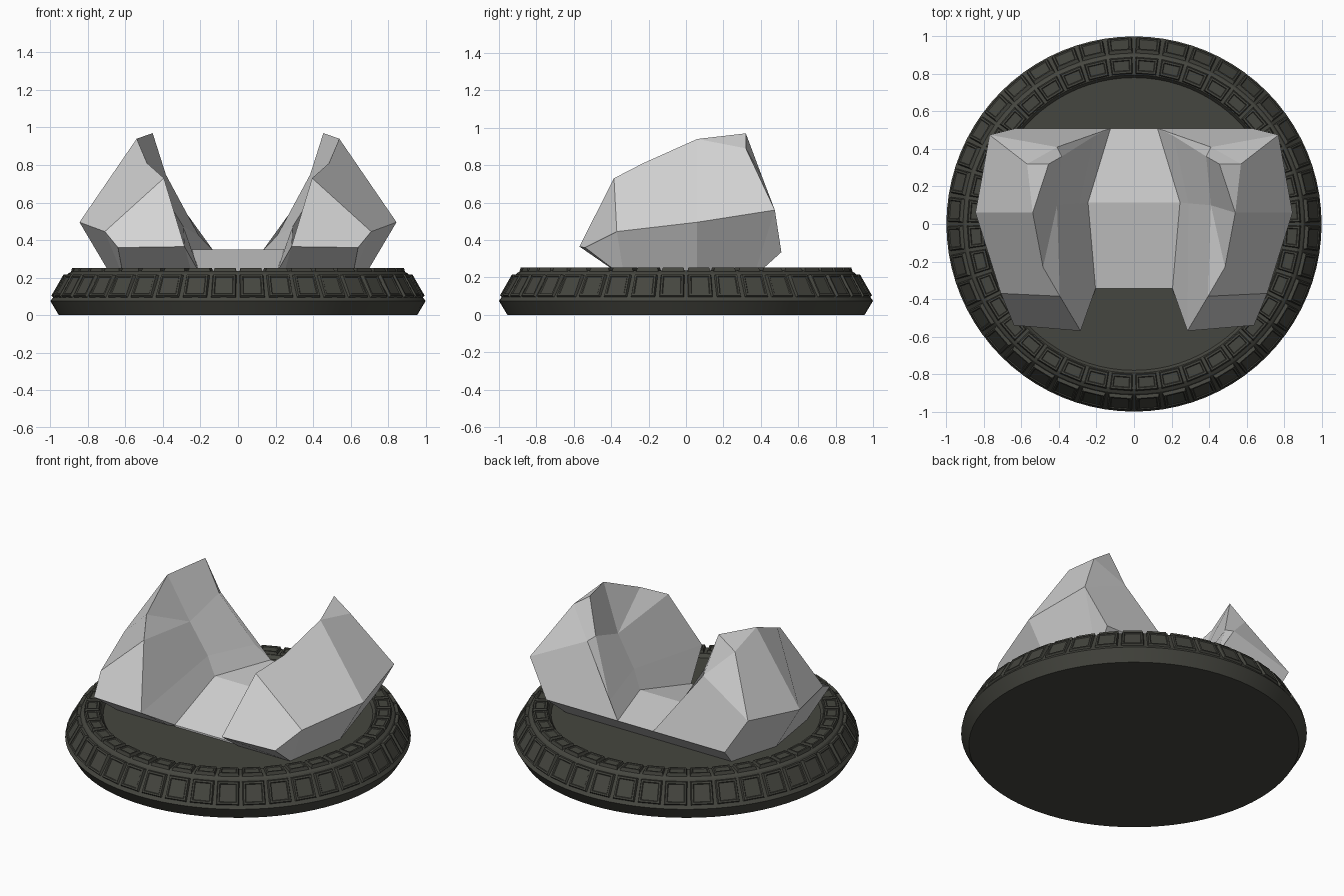
import bpy, bmesh, math
from mathutils import Vector

if "Cube" in bpy.data.objects:
    bpy.data.objects.remove(bpy.data.objects["Cube"])


def material(name, rgb):
    m = bpy.data.materials.new(name)
    m.diffuse_color = (*rgb, 1)
    m.use_nodes = True
    m.node_tree.nodes["Principled BSDF"].inputs["Base Color"].default_value = m.diffuse_color
    return m


ROCK = material("light grey stone", (0.66, 0.66, 0.66))
RUBBER = material("dark olive grey", (0.06, 0.061, 0.05))


def finish(bm, name, mat):
    bmesh.ops.recalc_face_normals(bm, faces=bm.faces)
    me = bpy.data.meshes.new(name)
    bm.to_mesh(me)
    bm.free()
    me.materials.append(mat)
    ob = bpy.data.objects.new(name, me)
    bpy.context.collection.objects.link(ob)
    return ob


def polar(r, a, z):
    return Vector((r * math.cos(a), r * math.sin(a), z))


# Round base, lathed from a half profile (radius, height)
def lathe(name, profile, mat, n=80):
    bm = bmesh.new()
    rings = [[bm.verts.new(polar(r, 2 * math.pi * i / n, z)) for i in range(n)]
             for r, z in profile]
    for a, b in zip(rings, rings[1:]):
        for i in range(n):
            j = (i + 1) % n
            bm.faces.new((a[i], a[j], b[j], b[i]))
    bm.faces.new(rings[0])
    bm.faces.new(rings[-1])
    return finish(bm, name, mat)


base = lathe("base_disc", [(0.955, 0), (1.0, 0.075), (0.985, 0.095), (0.905, 0.222),
                           (0.88, 0.236), (0.795, 0.236), (0.78, 0.215)], RUBBER)
bpy.context.view_layer.objects.active = base
base.select_set(True)
bpy.ops.object.shade_smooth_by_angle(angle=math.radians(15))
base.select_set(False)


# Ring of tapered tread blocks sitting on a slanted strip between two profile points
def tread_ring(name, p, q, height, fill, mat, count=40):
    bm = bmesh.new()
    p, q = Vector(p), Vector(q)
    d = (q - p).normalized()
    out = Vector((d.y, -d.x))
    if out.y < 0:
        out = -out
    step = 2 * math.pi / count
    layers = [(p, q, fill), (p + out * height + d * 0.006, q + out * height - d * 0.006, fill - 0.09),
              (p + out * height + d * 0.016, q + out * height - d * 0.016, fill - 0.22),
              (p + out * (height - 0.005) + d * 0.02, q + out * (height - 0.005) - d * 0.02, fill - 0.27)]
    for k in range(count):
        mid = (k + 0.5) * step
        loops = []
        for a, b, f in layers:
            w = f * step / 2
            loops.append([bm.verts.new(polar(r, mid + s * w, z))
                          for (r, z), s in ((a, -1), (a, 1), (b, 1), (b, -1))])
        for lo, hi in zip(loops, loops[1:]):
            for i in range(4):
                j = (i + 1) % 4
                bm.faces.new((lo[i], lo[j], hi[j], hi[i]))
        bm.faces.new(loops[0])
        bm.faces.new(loops[-1])
    return finish(bm, name, mat)


tread_ring("side_tread", (0.982, 0.09), (0.912, 0.212), 0.018, 0.88, RUBBER)
tread_ring("top_tread", (0.89, 0.232), (0.8, 0.232), 0.02, 0.88, RUBBER)

# Twin-peaked rock: corner points of the right half
P = dict(
    # valley floor: centre line and edge, back / middle / front
    b0=(0, .51, .335), b1=(.125, .51, .335), m0=(0, .115, .35), m1=(.245, .115, .35),
    f0=(0, -.345, .225), f1=(.205, -.345, .225),
    # inner wall
    L=(.21, .47, .425), K=(.385, .36, .75), N=(.29, .11, .47), M=(.41, .10, .66),
    # ridge
    A=(.455, .32, .97), J=(.57, .32, .89), B=(.54, .06, .94), S=(.485, -.23, .81), C=(.395, -.385, .73),
    # front foot, outer flank and back
    D=(.285, -.57, .365), E=(.64, -.54, .36), G=(.71, -.37, .445), F=(.845, .06, .495),
    H=(.77, .475, .56), Q=(.63, .51, .335), R=(.41, .41, .73),
    # footprint sunk in the base
    z0=(0, .36, .2), z1=(.125, .36, .2), zb=(.58, .36, .2), zm=(.67, .06, .2),
    zf=(.61, -.33, .2), zd=(.24, -.33, .2), zv=(.205, -.345, .2), zc=(0, -.345, .2))
FACES = ["f0 f1 m1 m0", "m0 m1 b1 b0", "f1 D N m1", "m1 N L b1", "D C M N", "N M K L",
         "C S M", "S B M", "M B A K", "B J A", "B F H J", "G F B S C", "D E G C",
         "A J R K", "J H R", "R H Q b1", "R b1 L K", "E zf G", "G zf zm F", "F zm zb H",
         "H zb Q", "D zd zf E", "D f1 zv zd", "Q zb z1 b1", "b1 z1 z0 b0", "f0 zc zv f1",
         "zc zv zd zf zm zb z1 z0"]

bm = bmesh.new()
for side in (1, -1):
    v = {k: bm.verts.new((side * x, y, z)) for k, (x, y, z) in P.items()}
    for f in FACES:
        bm.faces.new([v[k] for k in f.split()])
bmesh.ops.remove_doubles(bm, verts=bm.verts, dist=1e-4)
finish(bm, "twin_peak_rock", ROCK)
